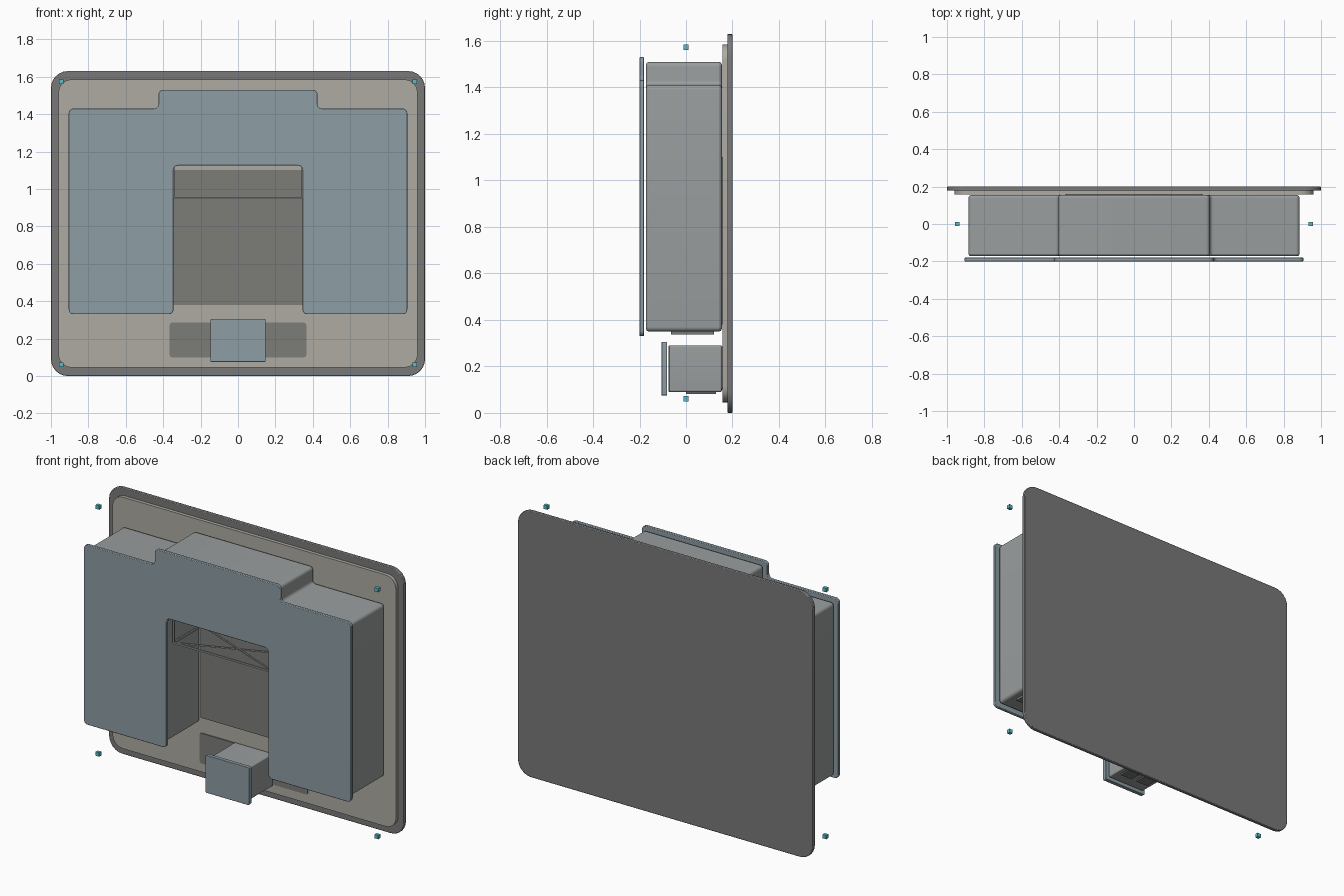
import bpy, bmesh, math
from mathutils import Vector

if "Cube" in bpy.data.objects:
    bpy.data.objects.remove(bpy.data.objects["Cube"])


def mat(name, c):
    m = bpy.data.materials.new(name)
    m.diffuse_color = (*c, 1)
    m.use_nodes = True
    m.node_tree.nodes["Principled BSDF"].inputs["Base Color"].default_value = m.diffuse_color
    return m


BASE = mat("dark_base", (0.19, 0.19, 0.19))
GROUND = mat("warm_ground", (0.42, 0.41, 0.36))
WALL = mat("wall_grey", (0.32, 0.34, 0.34))
ROOF = mat("roof_blue_grey", (0.27, 0.34, 0.37))
PAVE = mat("paving", (0.2, 0.2, 0.19))
TEAL = mat("teal", (0.1, 0.5, 0.58))


def rounded(pts, r, seg=6):
    """Fillet every corner of an xz outline."""
    out = []
    n = len(pts)
    for i in range(n):
        p = Vector(pts[i])
        a = (Vector(pts[i - 1]) - p).normalized()
        b = (Vector(pts[(i + 1) % n]) - p).normalized()
        c = p + (a + b) * r
        for k in range(seg + 1):
            t = k / seg * math.pi / 2
            out.append(c - b * r * math.cos(t) - a * r * math.sin(t))
    return out


def slab(name, pts, y0, y1, m, r=0.0, bevel=0.0):
    """Extrude an xz outline from y0 to y1."""
    pts = rounded(pts, r) if r else pts
    bm = bmesh.new()
    f = bm.faces.new([bm.verts.new((p[0], y0, p[1])) for p in pts])
    ext = bmesh.ops.extrude_face_region(bm, geom=[f])["geom"]
    bmesh.ops.translate(bm, vec=(0, y1 - y0, 0),
                        verts=[v for v in ext if isinstance(v, bmesh.types.BMVert)])
    bmesh.ops.recalc_face_normals(bm, faces=bm.faces)
    me = bpy.data.meshes.new(name)
    bm.to_mesh(me)
    bm.free()
    ob = bpy.data.objects.new(name, me)
    bpy.context.collection.objects.link(ob)
    me.materials.append(m)
    if bevel:
        b = ob.modifiers.new("bevel", 'BEVEL')
        b.width, b.segments, b.limit_method = bevel, 2, 'ANGLE'
        b.angle_limit = math.radians(50)
    if r:
        bpy.context.view_layer.objects.active = ob
        ob.select_set(True)
        bpy.ops.object.shade_smooth_by_angle(angle=math.radians(35))
        ob.select_set(False)
    return ob


def rect(x0, x1, z0, z1):
    return [(x0, z0), (x1, z0), (x1, z1), (x0, z1)]


def u_plan(d):
    """U-shaped outline with raised middle, grown outward by d."""
    half = [(0.365 - d, 1.145 - d), (0.365 - d, 0.35 - d), (0.885 + d, 0.35 - d),
            (0.885 + d, 1.41 + d), (0.405 + d, 1.41 + d), (0.405 + d, 1.51 + d)]
    return half + [(-x, z) for x, z in reversed(half)]


def beam(name, a, b, w=0.01):
    a, b = Vector(a), Vector(b)
    bpy.ops.mesh.primitive_cube_add(size=1, location=(a + b) / 2)
    ob = bpy.context.object
    ob.name = name
    ob.scale = (w, w, (b - a).length)
    ob.rotation_euler = (b - a).to_track_quat('Z', 'Y').to_euler()
    ob.data.materials.append(WALL)


# Back plates
slab("base_plate", rect(-1, 1, 0, 1.63), 0.178, 0.2, BASE, 0.09, 0.004)
slab("ground_plate", rect(-0.96, 0.96, 0.045, 1.585), 0.157, 0.179, GROUND, 0.07)
slab("courtyard", rect(-0.36, 0.36, 0.38, 1.10), 0.15, 0.158, PAVE)
slab("entry_paving", rect(-0.365, 0.365, 0.1, 0.285), 0.151, 0.158, PAVE, 0.012)

# Main U-shaped block and its cover
slab("main_block", u_plan(0), -0.172, 0.154, WALL, 0.02, 0.012)
slab("main_cover", u_plan(0.02), -0.2, -0.18, ROOF, 0.025, 0.003)

# Small block and its cover
slab("small_block", rect(-0.13, 0.13, 0.09, 0.29), -0.075, 0.154, WALL, 0.008, 0.005)
slab("small_cover", rect(-0.148, 0.148, 0.075, 0.305), -0.105, -0.081, ROOF, 0.008, 0.002)

# Dark panels on the undersides
for s in (-1, 1):
    for cx in (0.5, 0.75):
        slab("block_panel", rect(s * cx - 0.09, s * cx + 0.09, 0.337, 0.352), -0.065, 0.12, BASE)
    slab("small_panel", rect(s * 0.06 - 0.04, s * 0.06 + 0.04, 0.082, 0.092), 0.0, 0.13, BASE)

# Cross-braced frame in the opening
YF, YB, ZL, ZH, X = -0.13, 0.145, 0.95, 1.14, 0.345
for y in (YF, YB):
    beam("frame_rail", (-X, y, ZL), (X, y, ZL))
for s in (-1, 1):
    beam("frame_side", (s * X, YF, ZL), (s * X, YB, ZL))
    beam("frame_post", (s * X, YF, ZL), (s * X, YF, ZH))
    beam("frame_brace", (-s * X, YF, ZL), (s * X, YB, ZL), 0.008)

# Corner markers
for x in (-0.945, 0.945):
    for z in (0.06, 1.572):
        slab("corner_marker", rect(x - 0.012, x + 0.012, z - 0.012, z + 0.012), -0.01, 0.01, TEAL)
